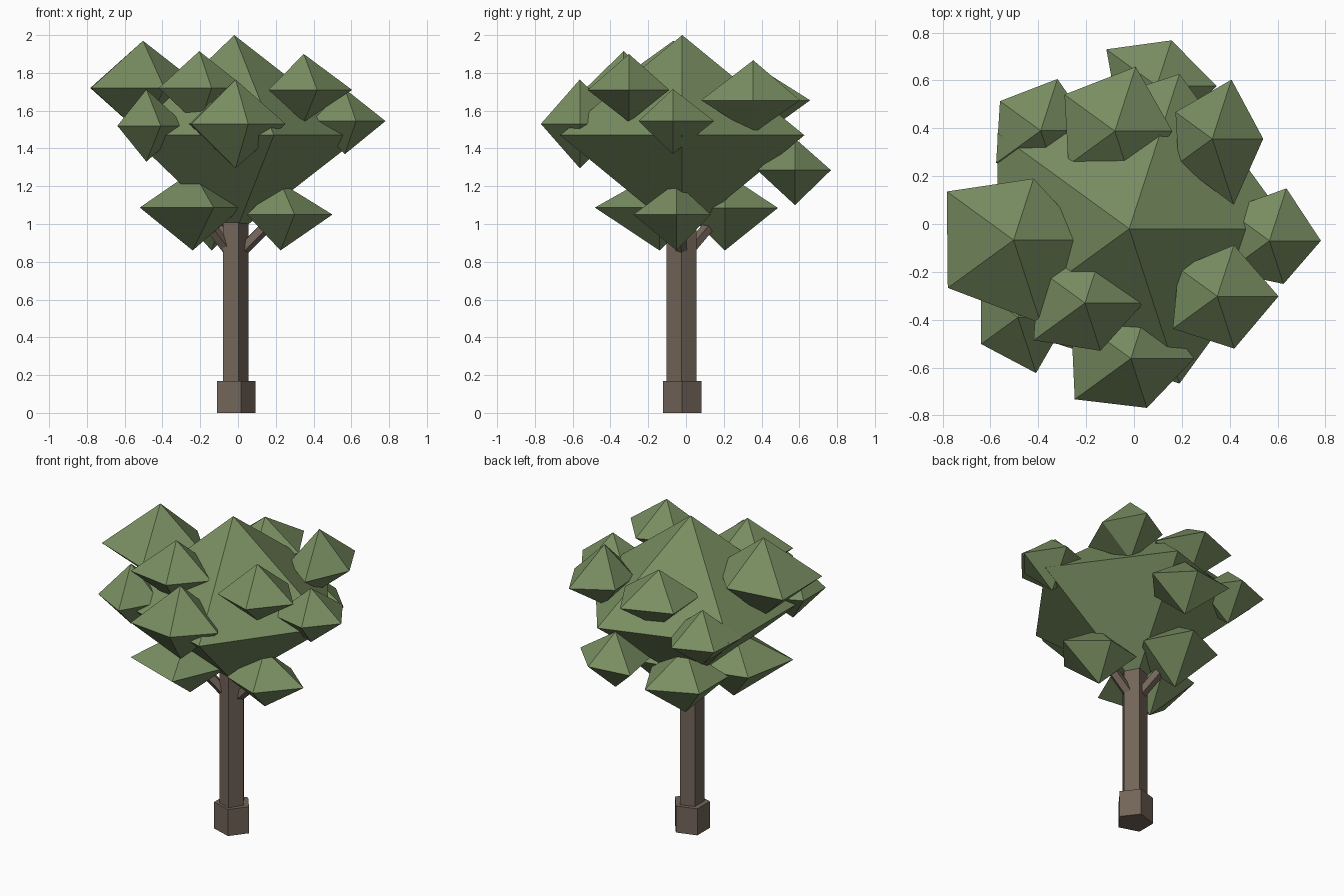
import bpy, bmesh
from math import cos, sin, tau
from mathutils import Vector


def material(name, rgb):
    m = bpy.data.materials.new(name)
    m.diffuse_color = (*rgb, 1)
    return m


LEAF = material("leaf_green", (0.19, 0.27, 0.12))
BARK = material("bark_brown", (0.17, 0.13, 0.10))


def finish(name, bm, mat):
    bmesh.ops.recalc_face_normals(bm, faces=bm.faces)
    mesh = bpy.data.meshes.new(name)
    bm.to_mesh(mesh)
    bm.free()
    mesh.materials.append(mat)
    obj = bpy.data.objects.new(name, mesh)
    bpy.context.collection.objects.link(obj)
    return obj


def clump(name, x, y, z, top, bottom, radii):
    """Five-sided double pyramid with uneven ring radii."""
    bm = bmesh.new()
    ring = [bm.verts.new((x + r * cos(tau * i / 5), y + r * sin(tau * i / 5), z))
            for i, r in enumerate(radii)]
    for apex_z in (top, bottom):
        apex = bm.verts.new((x, y, apex_z))
        for i in range(5):
            bm.faces.new((ring[i], ring[(i + 1) % 5], apex))
    finish(name, bm, LEAF)


def prism(name, start, end, rx, ry):
    """Five-sided prism between two points."""
    start, end = Vector(start), Vector(end)
    d = end - start
    turn = Vector((0, 0, 1)).rotation_difference(d)
    bm = bmesh.new()
    rings = [[bm.verts.new(p + turn @ Vector((rx * cos(tau * i / 5), ry * sin(tau * i / 5), 0)))
              for i in range(5)] for p in (start, end)]
    for r in rings:
        bm.faces.new(r)
    for i in range(5):
        j = (i + 1) % 5
        bm.faces.new((rings[0][i], rings[0][j], rings[1][j], rings[1][i]))
    finish(name, bm, BARK)


# Trunk with wider foot
prism("trunk_base", (-0.02, -0.02, 0), (-0.02, -0.02, 0.17), 0.112, 0.107)
prism("trunk", (-0.02, -0.024, 0.1), (-0.02, -0.024, 1.1), 0.075, 0.083)

# Branches to the three low clumps
for i, tip in enumerate([(0.21, -0.04, 1.05), (-0.22, -0.14, 1.08), (-0.14, 0.2, 1.08)]):
    prism(f"branch_{i + 1}", (-0.02, -0.02, 0.82), tip, 0.033, 0.033)

# Main crown
clump("crown", -0.02, -0.02, 1.47, 2.0, 0.94, [0.68] * 5)

# Outer clumps: x, y, ring z, top z, bottom z, five ring radii
CLUMPS = [
    (-0.503, -0.067, 1.72, 1.97, 1.47, .32, .27, .345, .34, .365),
    (0.566, -0.07, 1.545, 1.715, 1.37, .215, .23, .22, .22, .19),
    (-0.013, -0.562, 1.53, 1.765, 1.295, .265, .25, .31, .29, .217),
    (0.327, 0.356, 1.655, 1.867, 1.48, .213, .26, .19, .175, .29),
    (0.095, 0.577, 1.285, 1.453, 1.10, .25, .20, .26, .20, .21),
    (-0.08, 0.388, 1.655, 1.825, 1.46, .24, .283, .26, .24, .24),
    (-0.205, -0.33, 1.72, 1.915, 1.52, .245, .22, .24, .265, .21),
    (-0.39, 0.39, 1.47, 1.65, 1.30, .22, .227, .21, .23, .20),
    (-0.485, -0.39, 1.52, 1.713, 1.33, .21, .22, .19, .19, .245),
    (0.348, -0.302, 1.71, 1.90, 1.54, .256, .225, .20, .23, .23),
    (0.225, -0.05, 1.05, 1.22, 0.86, .275, .19, .22, .22, .24),
    (-0.24, -0.14, 1.087, 1.28, 0.86, .26, .24, .26, .346, .36),
    (-0.14, 0.206, 1.085, 1.27, 0.86, .24, .295, .25, .25, .24),
]
for i, c in enumerate(CLUMPS):
    clump(f"leaf_clump_{i + 1:02d}", *c[:5], c[5:])
